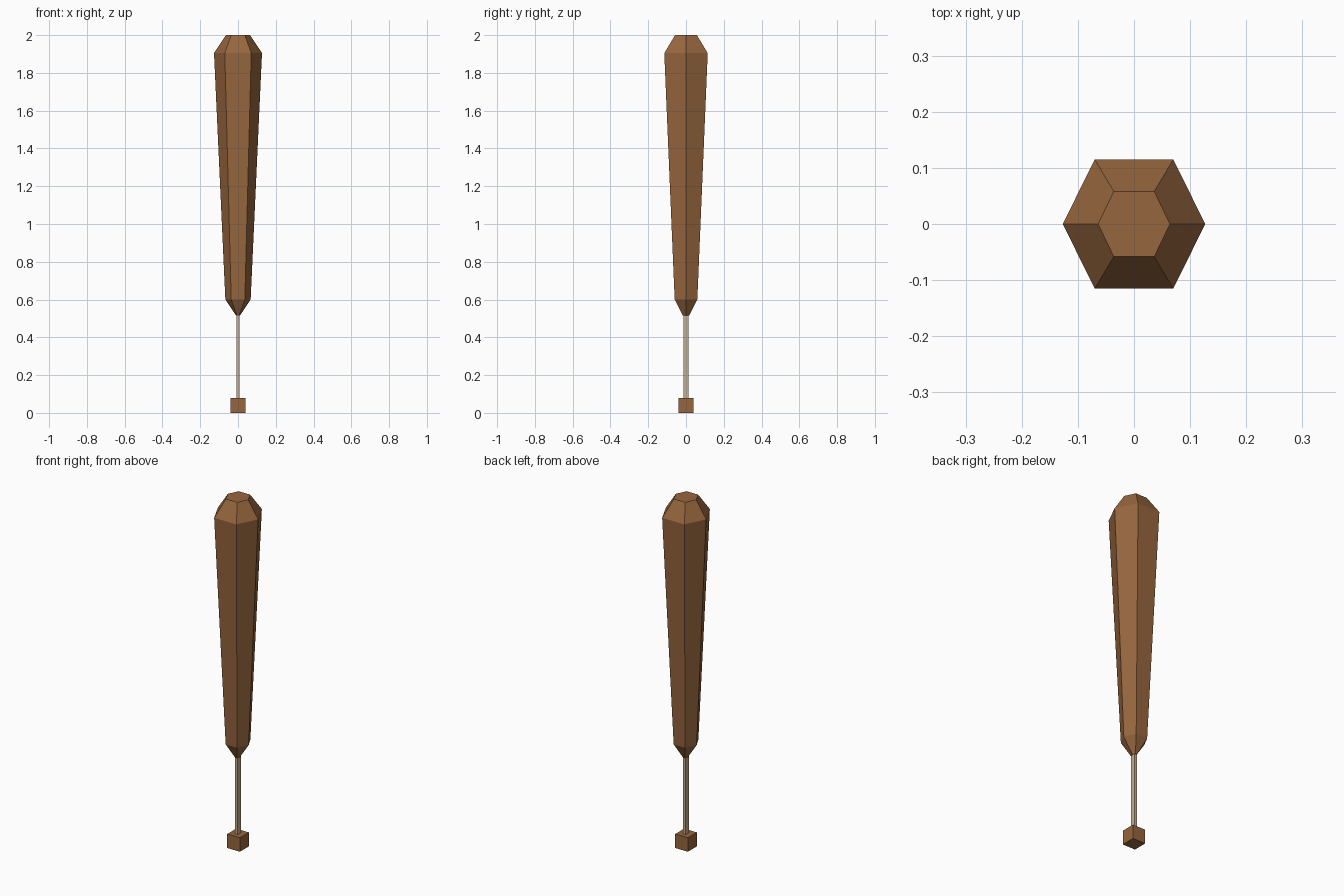
import bpy
import bmesh

cube = bpy.data.objects.get("Cube")
if cube:
    bpy.data.objects.remove(cube, do_unlink=True)


def make_material(name, color):
    mat = bpy.data.materials.new(name)
    mat.use_nodes = True
    mat.diffuse_color = color
    mat.node_tree.nodes["Principled BSDF"].inputs["Base Color"].default_value = color
    return mat


def loft(name, sections, mat):
    """Join stacked rings of (points, height) and cap both ends."""
    bm = bmesh.new()
    rings = [[bm.verts.new((x, y, z)) for x, y in points] for points, z in sections]
    for low, high in zip(rings, rings[1:]):
        for i in range(len(low)):
            j = (i + 1) % len(low)
            bm.faces.new((low[i], low[j], high[j], high[i]))
    bm.faces.new(rings[0][::-1])
    bm.faces.new(rings[-1])
    bmesh.ops.recalc_face_normals(bm, faces=bm.faces)
    mesh = bpy.data.meshes.new(name)
    bm.to_mesh(mesh)
    bm.free()
    mesh.materials.append(mat)
    obj = bpy.data.objects.new(name, mesh)
    bpy.context.collection.objects.link(obj)
    return obj


def hexagon(point_x, flat_x, flat_y):
    return [(point_x, 0), (flat_x, flat_y), (-flat_x, flat_y),
            (-point_x, 0), (-flat_x, -flat_y), (flat_x, -flat_y)]


def rectangle(x, y):
    return [(x, y), (-x, y), (-x, -y), (x, -y)]


brown = make_material("brown wood", (0.305, 0.133, 0.048, 1))
tan = make_material("pale tan", (0.56, 0.43, 0.29, 1))

# Tapered six-sided body with a pointed foot and a chamfered top
loft("tapered_body", [
    (hexagon(0.01, 0.005, 0.017), 0.515),
    (hexagon(0.067, 0.036, 0.06), 0.6),
    (hexagon(0.127, 0.07, 0.115), 1.905),
    (hexagon(0.064, 0.036, 0.058), 2.0),
], brown)

# Thin flat shaft
shaft = rectangle(0.008, 0.014)
loft("thin_shaft", [(shaft, 0.08), (shaft, 0.53)], tan)

# Small end block
block = rectangle(0.04, 0.04)
loft("end_block", [(block, 0.0), (block, 0.08)], brown)
